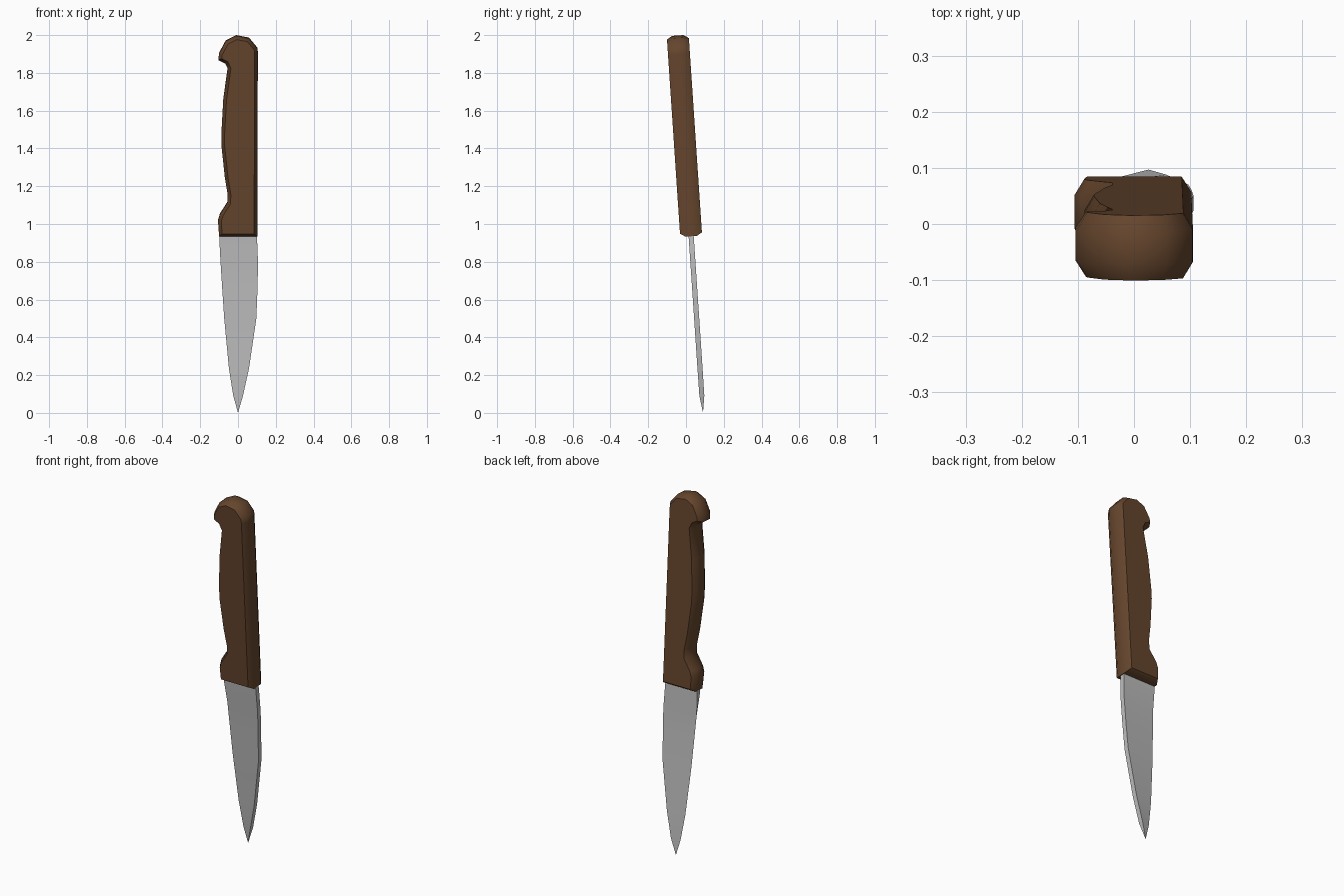
import bpy, bmesh, math
from mathutils import Vector

if "Cube" in bpy.data.objects:
    bpy.data.objects.remove(bpy.data.objects["Cube"])

TILT = 0.067  # lean of the knife: handle end towards the front


def place(x, n, t):
    """Knife coordinates (width, thickness, length) to world."""
    return Vector((x, 0.09 - TILT * t + n, t + TILT * n))


def material(name, rgb):
    m = bpy.data.materials.new(name)
    m.diffuse_color = (*rgb, 1)
    m.use_nodes = True
    m.node_tree.nodes["Principled BSDF"].inputs["Base Color"].default_value = m.diffuse_color
    return m


def loft(name, rings, mat, angle):
    """Join equal-length rings of points into a closed solid."""
    bm = bmesh.new()
    loops = [[bm.verts.new(place(*p)) for p in r] for r in rings]
    k = len(loops[0])
    for a, b in zip(loops, loops[1:]):
        for i in range(k):
            j = (i + 1) % k
            bm.faces.new((a[i], a[j], b[j], b[i]))
    bm.faces.new(loops[0][::-1])
    bm.faces.new(loops[-1])
    bmesh.ops.remove_doubles(bm, verts=bm.verts, dist=0.0002)
    bmesh.ops.recalc_face_normals(bm, faces=bm.faces)
    me = bpy.data.meshes.new(name)
    bm.to_mesh(me)
    bm.free()
    me.materials.append(mat)
    ob = bpy.data.objects.new(name, me)
    bpy.context.scene.collection.objects.link(ob)
    bpy.ops.object.select_all(action='DESELECT')
    ob.select_set(True)
    bpy.context.view_layer.objects.active = ob
    bpy.ops.object.shade_smooth_by_angle(angle=math.radians(angle))
    return ob


def inset(profile, d):
    """Offset a clockwise outline inwards by d."""
    out = []
    for i, p in enumerate(profile):
        p = Vector(p)
        e1 = (p - Vector(profile[i - 1])).normalized()
        e2 = (Vector(profile[(i + 1) % len(profile)]) - p).normalized()
        n1, n2 = Vector((e1.y, -e1.x)), Vector((e2.y, -e2.x))
        out.append(tuple(p + (n1 + n2) * d / (1 + n1.dot(n2))))
    return out


wood = material("brown wood", (0.13, 0.06, 0.026))
steel = material("grey steel", (0.52, 0.52, 0.52))

# Handle: hooked outline with chamfered front and back rims
outline = [(-0.10, 0.935), (-0.106, 1.02), (-0.095, 1.055), (-0.056, 1.115),
           (-0.055, 1.16), (-0.07, 1.25), (-0.088, 1.42), (-0.088, 1.48),
           (-0.078, 1.66), (-0.055, 1.825), (-0.066, 1.85), (-0.104, 1.87),
           (-0.10, 1.905), (-0.065, 1.97), (-0.01, 1.998), (0.058, 1.985),
           (0.104, 1.93), (0.105, 1.90), (0.102, 0.935)]
rim = inset(outline, 0.017)
rings = [[(x, n, t) for x, t in shape]
         for shape, n in ((rim, -0.058), (outline, -0.03), (outline, 0.03), (rim, 0.058))]
loft("handle", rings, wood, 42)

# Blade: wedge section, thick spine at +x, edge at -x, thick heel at the handle
# stations: length, edge x, spine x, half thickness at edge, half thickness at spine
stations = [(0.97, -0.09, 0.095, 0.013, 0.0135), (0.92, -0.099, 0.101, 0.013, 0.0135),
            (0.79, -0.092, 0.106, 0.0, 0.0135), (0.65, -0.083, 0.103, 0.0, 0.0135),
            (0.50, -0.073, 0.097, 0.0, 0.0135), (0.235, -0.048, 0.058, 0.0, 0.0135),
            (0.09, -0.025, 0.026, 0.0, 0.013), (0.002, -0.0003, 0.0003, 0.0, 0.0003)]
loft("blade", [[(e, -he, t), (s, -hs, t), (s, hs, t), (e, he, t)]
               for t, e, s, he, hs in stations], steel, 30)
